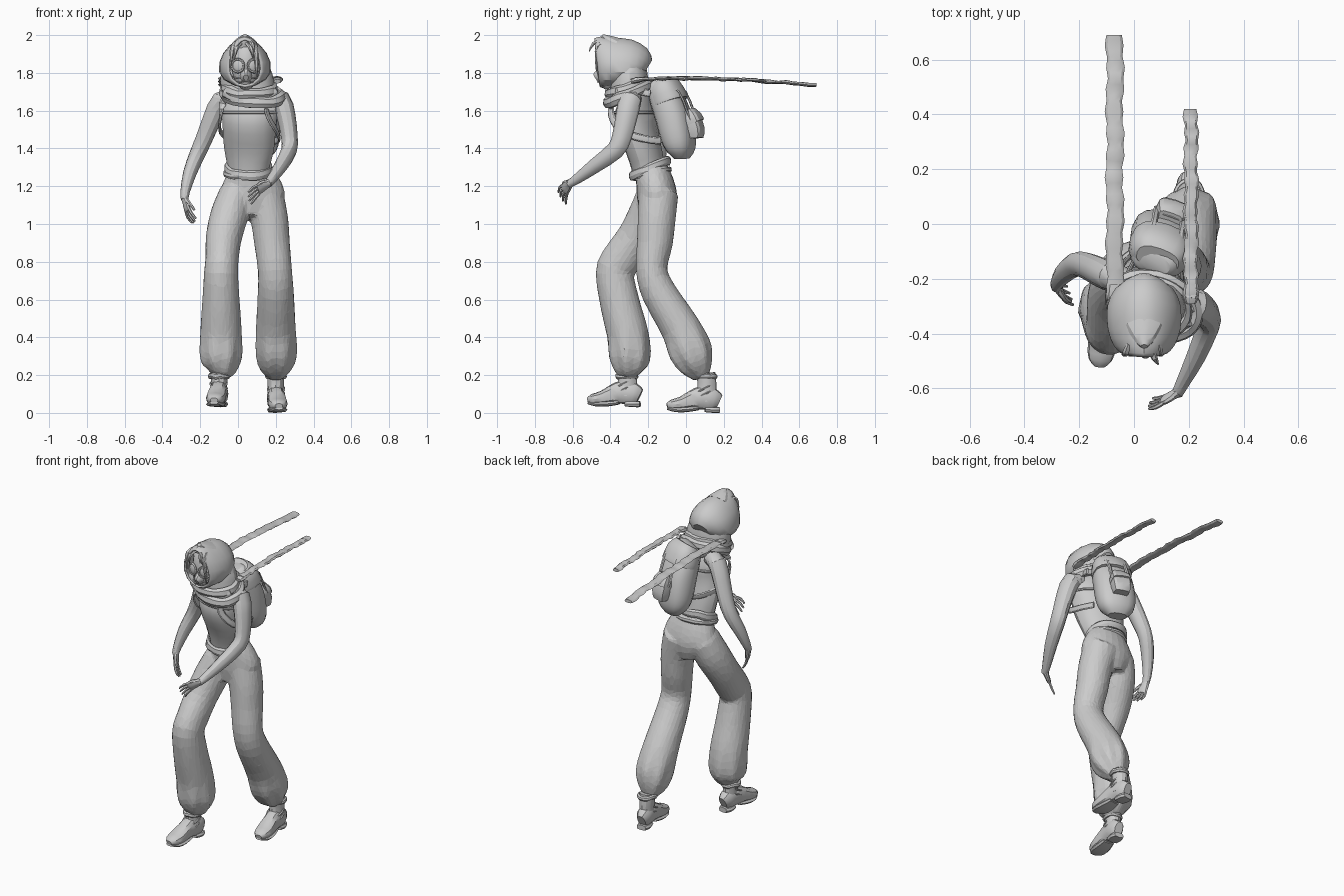
import bpy, bmesh, math, random
from mathutils import Vector as V

random.seed(4)
YAW = (math.cos(0.33), -math.sin(0.33), 0)      # upper body twist


def spline(r, sub, closed):
    # Catmull-Rom through rings (x, y, z, a, b)
    if sub < 2:
        return r
    n, out = len(r), []
    get = (lambda i: r[i % n]) if closed else (lambda i: r[min(max(i, 0), n - 1)])
    for i in range(n if closed else n - 1):
        for s in range(sub):
            t = s / sub
            out.append([0.5 * (2 * q + (s1 - p) * t + (2 * p - 5 * q + 4 * s1 - s2) * t * t
                               + (3 * q - p - 3 * s1 + s2) * t ** 3)
                        for p, q, s1, s2 in zip(get(i - 1), get(i), get(i + 1), get(i + 2))])
    return out if closed else out + [list(r[-1])]


def loft(name, rings, n=12, ref=(1, 0, 0), p=2, sub=2, closed=False, front_open=False,
         taper=0, pleat=None):
    pts, ref, bm, loops = spline(rings, sub, closed), V(ref), bmesh.new(), []
    m = len(pts)
    for i, r in enumerate(pts):
        a, b = (pts[i - 1], pts[(i + 1) % m]) if closed else (pts[max(i - 1, 0)], pts[min(i + 1, m - 1)])
        t = (V(b[:3]) - V(a[:3])).normalized()
        u = (ref - t * ref.dot(t)).normalized()
        v, loop = t.cross(u), []
        for j in range(n):
            g = 2 * math.pi * j / n
            c, s = (math.copysign(abs(f) ** (2 / p), f) for f in (math.cos(g), math.sin(g)))
            k = 1
            if pleat and r[2] < pleat[0]:
                k = 1 + pleat[1] * math.sin(pleat[2] * g) * min(1, (pleat[0] - r[2]) * 6)
            loop.append(bm.verts.new(V(r[:3]) + u * c * r[3] * k * (1 + taper * s) + v * s * r[4] * k))
        loops.append(loop)
    for i in range(m if closed else m - 1):
        A, B = loops[i], loops[(i + 1) % m]
        for j in range(n):
            bm.faces.new((A[j], A[(j + 1) % n], B[(j + 1) % n], B[j]))
    if not closed:
        bm.faces.new(loops[-1])
        if not front_open:
            bm.faces.new(loops[0])
    bmesh.ops.recalc_face_normals(bm, faces=bm.faces)
    me = bpy.data.meshes.new(name)
    bm.to_mesh(me)
    ob = bpy.data.objects.new(name, me)
    bpy.context.collection.objects.link(ob)
    return ob


def hoop(name, c, rx, ry, h, w, slope, yaw=0.33, wob=0.0, n=7):
    # Closed band round the body; slope raises the back
    rings = []
    for i in range(16):
        g = i * math.pi / 8
        x, y = rx * math.cos(g), ry * math.sin(g)
        X, Y = x * math.cos(yaw) + y * math.sin(yaw), y * math.cos(yaw) - x * math.sin(yaw)
        k = 1 + wob * random.uniform(-1, 1)
        rings.append((c[0] + X, c[1] + Y, c[2] + slope * Y + 0.04 * wob * random.uniform(-1, 1), h * k, w * k))
    return loft(name, rings, n, (0, 0, 1), closed=True)


def join(name, obs):
    bpy.ops.object.select_all(action='DESELECT')
    for o in obs:
        o.select_set(True)
    bpy.context.view_layer.objects.active = obs[0]
    bpy.ops.object.join()
    obs[0].name = name
    return obs[0]


def fuse(ob, voxel, ratio):
    m = ob.modifiers.new("fuse", 'REMESH')
    m.mode, m.voxel_size = 'VOXEL', voxel
    m = ob.modifiers.new("soften", 'SMOOTH')
    m.iterations = 2
    ob.modifiers.new("facets", 'DECIMATE').ratio = ratio


# Trousers
left = loft("trousers", [(-.01, -.16, 1.16, .09, .1), (-.045, -.2, 1.05, .1, .105), (-.075, -.265, .93, .095, .1),
            (-.085, -.345, .81, .088, .105), (-.09, -.378, .74, .09, .1), (-.09, -.35, .58, .1, .105),
            (-.09, -.31, .42, .11, .11), (-.09, -.3, .3, .11, .11), (-.09, -.3, .235, .085, .085),
            (-.1, -.295, .195, .045, .045)], 32, sub=3, pleat=(.45, .06, 7))
right = loft("leg", [(.13, -.145, 1.16, .11, .105), (.165, -.155, 1.03, .1, .1), (.18, -.165, .9, .094, .095),
             (.195, -.182, .76, .09, .083), (.2, -.145, .64, .095, .092), (.2, -.03, .45, .105, .105),
             (.203, .02, .33, .108, .115), (.2, .055, .25, .09, .09), (.2, .085, .19, .045, .045)],
             32, sub=3, pleat=(.45, .06, 7))
pelvis = loft("pelvis", [(.06, -.19, 1.31, .1, .085), (.07, -.165, 1.22, .155, .1), (.075, -.152, 1.13, .172, .106),
              (.065, -.16, 1.04, .1, .085)], 24, sub=3)
fuse(join("trousers", [left, right, pelvis]), .012, .1)

# Boots
for side, x, heel, z, turn in (("left", -.1, -.245, .03, .13), ("right", .2, .175, 0, -.08)):
    def R(rows):
        return [(x + turn * (y + .07), heel + y, z + h, a, b) for y, h, a, b in rows]
    loft(side + "_boot_foot", R([(.0, .058, .026, .04), (-.03, .07, .044, .058), (-.09, .08, .046, .062),
         (-.14, .068, .048, .052), (-.2, .05, .052, .036), (-.25, .042, .043, .028), (-.275, .036, .02, .014)]), 12, p=2.4)
    loft(side + "_boot_sole", R([(-.11, .026, .038, .012), (-.17, .018, .05, .014), (-.23, .017, .049, .013),
         (-.272, .026, .022, .01)]), 8, p=3)
    loft(side + "_boot_heel", R([(.002, .016, .03, .016), (-.03, .016, .043, .016), (-.075, .018, .036, .014)]), 8, p=3.5)
    loft(side + "_boot_shaft", R([(-.07, .06, .045, .06), (-.065, .12, .042, .052), (-.065, .165, .044, .05),
         (-.07, .21 - z, .045, .05)]), 12)
    hoop(side + "_ankle_cuff", (x, heel - .068, .195), .046, .05, .015, .012, 0, wob=.1)
    for k in range(2):
        hoop(side + "_lace", (x - turn * .02, heel - .085, z + .095 + .03 * k), .042, .05, .005, .006, .5, n=5)

# Torso, neckline and waist wraps
loft("torso", [(.055, -.19, 1.24, .11, .085), (.055, -.2, 1.3, .115, .085), (.058, -.225, 1.4, .138, .09),
     (.06, -.258, 1.5, .146, .105), (.062, -.268, 1.57, .152, .11), (.07, -.262, 1.64, .16, .082),
     (.07, -.265, 1.69, .11, .06), (.06, -.3, 1.75, .05, .05), (.05, -.33, 1.8, .048, .05)], 16, YAW)
hoop("top_hem", (.063, -.268, 1.59), .155, .108, .008, .008, 0)
hoop("waist_wrap", (.055, -.19, 1.295), .115, .098, .026, .014, .42, yaw=.15, wob=.1)
hoop("belt", (.055, -.185, 1.27), .122, .098, .016, .012, .2, yaw=-.1, wob=.1)


# Arms and hands
def hand(side, W, d, s, c):
    W, d, s, c = V(W), V(d).normalized(), V(s).normalized(), V(c).normalized()
    parts = [loft(side + "_palm", [(*(W + d * l), a, b) for l, a, b in
             ((-.01, .021, .021), (.02, .027, .016), (.055, .033, .014), (.072, .028, .01))], 10, s)]
    for i in range(4):
        B, k = W + d * .06 + s * (i - 1.5) * .016, 1.1 - .13 * abs(i - 1.4)
        f = s * (i - 1.5) * .006
        parts.append(loft("finger", [(*B, .008, .008), (*(B + f + d * .035 * k + c * .006), .008, .008),
                     (*(B + f * 1.5 + d * .06 * k + c * .026), .005, .005)], 6, s))
    parts.append(loft("thumb", [(*(W + d * .012 + s * .015), .012, .012), (*(W + d * .04 + s * .036 + c * .01), .01, .01),
                 (*(W + d * .065 + s * .038 + c * .028), .006, .006)], 6, c))
    join(side + "_hand", parts)


loft("right_arm", [(.17, -.285, 1.665, .05, .05), (.225, -.295, 1.655, .056, .06), (.255, -.315, 1.57, .05, .058),
     (.272, -.34, 1.46, .044, .052), (.27, -.375, 1.39, .042, .048), (.228, -.48, 1.31, .036, .039),
     (.18, -.575, 1.24, .026, .027), (.158, -.62, 1.21, .021, .02)], 12)
hand("right", (.158, -.615, 1.215), (-.75, -.42, -.48), (-.2, -.5, .8), (-.3, .3, -.8))
loft("left_arm", [(-.03, -.21, 1.665, .05, .05), (-.09, -.19, 1.65, .054, .055), (-.135, -.17, 1.56, .05, .053),
     (-.18, -.15, 1.45, .045, .048), (-.215, -.148, 1.37, .042, .044), (-.255, -.18, 1.27, .036, .037),
     (-.28, -.215, 1.17, .025, .026), (-.282, -.232, 1.13, .02, .02)], 12)
hand("left", (-.282, -.228, 1.135), (.22, -.27, -.93), (.3, -.9, .3), (.9, -.1, -.4))

# Hood
hood = loft("hood", [(.037, -.472, 1.855, .085, .128), (.037, -.445, 1.857, .11, .136), (.037, -.385, 1.856, .132, .13),
            (.037, -.3, 1.852, .134, .125), (.037, -.235, 1.84, .105, .095), (.037, -.205, 1.825, .055, .05)],
            16, taper=.22, front_open=True)
m = hood.modifiers.new("cloth", 'SOLIDIFY')
m.thickness, m.offset = .012, -1
loft("hood_tip", [(.037, -.385, 1.94, .075, .06), (.037, -.42, 1.972, .045, .035), (.037, -.447, 1.998, .012, .01)], 10)
loft("hood_drape", [(.04, -.3, 1.83, .125, .09), (.045, -.3, 1.77, .14, .1), (.06, -.3, 1.7, .135, .1)], 16)

# Face, goggles and breathing mask
loft("face", [(.042, -.39, 1.725, .03, .04), (.042, -.395, 1.75, .055, .065), (.042, -.385, 1.82, .076, .08),
     (.042, -.375, 1.9, .078, .08), (.042, -.365, 1.94, .055, .06)], 14)
for side, s in (("left", -1), ("right", 1)):
    x = .042 + s * .042
    bpy.ops.mesh.primitive_torus_add(location=(x, -.46, 1.838), rotation=(math.pi / 2, 0, s * .4), major_radius=.034,
                                     minor_radius=.007, major_segments=16, minor_segments=6)
    bpy.context.object.name = side + "_goggle_rim"
    bpy.ops.mesh.primitive_uv_sphere_add(segments=16, ring_count=8, location=(x, -.456, 1.838), rotation=(0, 0, s * .4))
    bpy.context.object.name, bpy.context.object.scale = side + "_goggle_lens", (.033, .012, .033)
    for k in range(2):
        z = 1.775 - .022 * k
        loft(side + "_mask_strap", [(.042 + s * .015, -.468, z, .004, .004), (.042 + s * .045, -.445, z - .004, .004, .004),
             (.042 + s * .075, -.4, z + .005, .004, .004)], 5, (0, 0, 1))
loft("mask", [(.042, -.41, 1.785, .042, .042), (.042, -.46, 1.785, .03, .038), (.042, -.482, 1.775, .014, .018)], 10)

# Hair strands
for x, dx, l in ((-.015, -.025, .1), (.01, -.03, .06), (.05, .03, .05), (.075, .03, .1), (.085, .015, .16)):
    loft("hair_strand", [(x, -.44, 1.955, .014, .012), (x + dx * .5, -.468, 1.94, .014, .01),
         (x + dx * .8, -.477, 1.94 - l * .5, .01, .007), (x + dx, -.462, 1.93 - l, .003, .003)], 6)
loft("loose_lock", [(.06, -.45, 1.965, .012, .012), (.075, -.49, 1.955, .012, .01), (.088, -.512, 1.915, .003, .003)], 6)

# Scarf and its two trailing tails
hoop("scarf_lower", (.075, -.3, 1.685), .158, .108, .03, .024, .4, wob=.12)
hoop("scarf_upper", (.06, -.31, 1.72), .13, .1, .03, .024, .35, yaw=.1, wob=.12)
loft("scarf_fold", [(-.07, -.355, 1.7, .03, .02), (.02, -.398, 1.655, .032, .018), (.1, -.405, 1.65, .032, .018),
     (.2, -.355, 1.7, .03, .02)], 8, (0, 0, 1), sub=3)
for side, x, end, w in (("left", -.07, .69, .03), ("right", .208, .42, .024)):
    rows, n = [], 24
    for i in range(n + 1):
        y = -.27 + (end + .27) * i / n
        rows.append((x + .003 * math.sin(i), y, 1.77 - .075 * y * y + random.uniform(-.003, .003),
                     w + (.004 if i % 2 else -.002), .009 + random.uniform(-.002, .003)))
    loft(side + "_scarf_tail", rows, 8)
    loft(side + "_scarf_knot", [(x, -.29, 1.755, .018, .012), (x, -.26, 1.762, .03, .016), (x, -.22, 1.768, .024, .01)], 8)

# Backpack, flap, pockets and shoulder straps
loft("backpack", [(.08, -.145, 1.755, .055, .03), (.085, -.137, 1.735, .088, .06), (.09, -.112, 1.68, .106, .08),
     (.1, -.07, 1.58, .116, .09), (.105, -.04, 1.46, .116, .086), (.108, -.025, 1.39, .098, .068),
     (.108, -.022, 1.345, .055, .035)], 16, YAW, p=2.5, sub=3)
loft("pack_flap", [(.086, -.13, 1.755, .08, .05), (.092, -.113, 1.725, .106, .078), (.096, -.09, 1.665, .116, .092),
     (.098, -.083, 1.645, .116, .092)], 16, YAW, p=2.5)
loft("pack_pocket", [(.13, .01, 1.59, .04, .025), (.135, .025, 1.57, .055, .04), (.14, .05, 1.5, .056, .042),
     (.142, .055, 1.455, .045, .03)], 12, YAW, p=4)
loft("pocket_flap", [(.13, .015, 1.6, .045, .03), (.136, .032, 1.565, .06, .045), (.138, .045, 1.535, .06, .047)], 12, YAW, p=4)
for i in (-1, 1):
    loft("flap_strap", [(.11 + .06 * i, -.09 - .02 * i, 1.75, .012, .006), (.122 + .05 * i, -.02 - .017 * i, 1.7, .012, .006),
         (.13 + .05 * i, .022 - .017 * i, 1.6, .012, .006), (.135 + .05 * i, .044 - .017 * i, 1.55, .012, .006)], 6, YAW)
for side, s in (("left", -1), ("right", 1)):
    pts = [(.1, .11, 1.69), (.115, .0, 1.705), (.12, -.08, 1.66), (.13, -.1, 1.58), (.158, -.03, 1.49), (.13, .09, 1.45),
           (.08, .16, 1.44)]
    loft(side + "_pack_strap", [(.065 + s * a * YAW[0] - b * YAW[1], -.26 + s * a * YAW[1] + b * YAW[0], z, .02, .008)
         for a, b, z in pts], 8, (0, .3, 1), sub=3)

# Smooth shading with kept creases
bpy.ops.object.select_all(action='SELECT')
bpy.context.view_layer.objects.active = bpy.data.objects["torso"]
bpy.ops.object.shade_smooth_by_angle(angle=math.radians(30))
